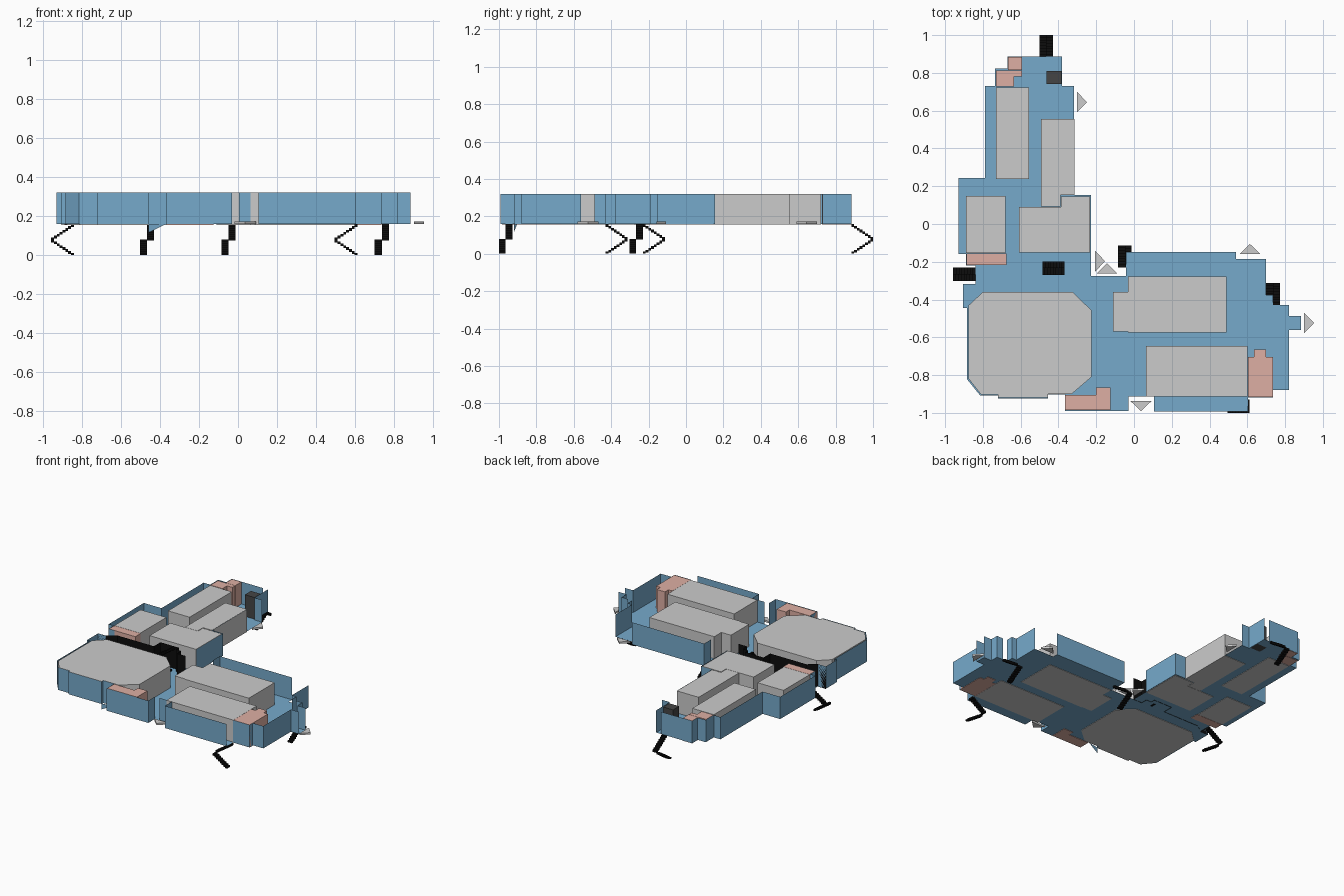
import bpy, bmesh
from mathutils import Vector

if "Cube" in bpy.data.objects:
    bpy.data.objects.remove(bpy.data.objects["Cube"])

FLOOR, TOP = 0.158, 0.32


def material(name, rgb):
    m = bpy.data.materials.new(name)
    m.diffuse_color = (*rgb, 1)
    m.use_nodes = True
    m.node_tree.nodes["Principled BSDF"].inputs["Base Color"].default_value = m.diffuse_color
    return m


BLUE = material("blue", (0.18, 0.40, 0.60))
PINK = material("pink", (0.73, 0.43, 0.37))
BLACK = material("black", (0.004, 0.004, 0.004))
DARK = material("dark_grey", (0.06, 0.06, 0.06))


def finish(name, bm, mat=None):
    me = bpy.data.meshes.new(name)
    bm.to_mesh(me)
    bm.free()
    ob = bpy.data.objects.new(name, me)
    bpy.context.collection.objects.link(ob)
    if mat:
        me.materials.append(mat)
    return ob


def prism(name, pts, z0, z1, mat=None):
    bm = bmesh.new()
    f = bm.faces.new([bm.verts.new((x, y, z0)) for x, y in pts])
    ext = bmesh.ops.extrude_face_region(bm, geom=[f], use_keep_orig=True)
    vs = [v for v in ext["geom"] if isinstance(v, bmesh.types.BMVert)]
    bmesh.ops.translate(bm, verts=vs, vec=(0, 0, z1 - z0))
    bmesh.ops.recalc_face_normals(bm, faces=bm.faces)
    return finish(name, bm, mat)


def rect(x0, x1, y0, y1):
    return [(x0, y0), (x1, y0), (x1, y1), (x0, y1)]


def sheet_wall(name, run, z0, z1, mat):
    bm = bmesh.new()
    lo = [bm.verts.new((x, y, z0)) for x, y in run]
    hi = [bm.verts.new((x, y, z1)) for x, y in run]
    for i in range(len(run) - 1):
        bm.faces.new((lo[i], hi[i], hi[i + 1], lo[i + 1]))
    return finish(name, bm, mat)


# Outer wall runs, clockwise; door gaps lie between consecutive runs
runs = [
    [(-.38, .886), (-.38, .73), (-.317, .73)],
    [(-.317, .557), (-.317, .154), (-.228, .154), (-.228, -.15)],
    [(-.228, -.276)],
    [(-.042, -.276)],
    [(-.042, -.23), (-.042, -.149), (.54, -.149)],
    [(.54, -.186)],
    [(.698, -.186), (.698, -.377), (.735, -.377), (.735, -.43)],
    [(.77, -.43), (.82, -.43), (.82, -.488), (.884, -.488)],
    [(.884, -.562), (.82, -.562), (.82, -.88), (.735, -.88),
     (.735, -.918), (.603, -.918)],
    [(.603, -.992), (.106, -.992), (.106, -.912), (.005, -.912)],
    [(-.03, -.912), (-.03, -.99), (-.365, -.99), (-.365, -.902),
     (-.455, -.902), (-.455, -.923), (-.72, -.923), (-.72, -.907),
     (-.815, -.907), (-.884, -.822), (-.884, -.445), (-.905, -.445),
     (-.905, -.318), (-.84, -.318)],
    [(-.84, -.22), (-.889, -.22), (-.889, -.16), (-.93, -.16), (-.93, .244),
     (-.788, .244), (-.788, .73), (-.735, .73), (-.735, .822), (-.67, .822),
     (-.67, .886), (-.42, .886)],
]
for run in runs:
    if len(run) > 1:
        sheet_wall("outer_wall", run, FLOOR, TOP, BLUE)

# Floor slab sheet
bm = bmesh.new()
bm.faces.new([bm.verts.new((x, y, FLOOR)) for r in reversed(runs) for x, y in reversed(r)])
finish("floor", bm, BLUE)

# Small wedge hanging under the front wall
bm = bmesh.new()
bm.faces.new([bm.verts.new(p) for p in
              ((-.458, -.92, FLOOR), (-.458, -.92, .115), (-.37, -.903, FLOOR))])
finish("wall_wedge", bm, BLUE)

# Grey rooms
for r in [(-.73, -.556, .41, .722), (-.73, -.556, .324, .41), (-.73, -.556, .237, .324),
          (-.492, -.316, .154, .557), (-.492, -.39, .092, .154),
          (-.889, -.68, -.154, .147),
          (-.11, -.033, -.50, -.36), (-.11, -.033, -.57, -.50),
          (-.033, .49, -.575, -.278),
          (.063, .337, -.914, -.645), (.337, .602, -.914, -.645)]:
    prism("room", rect(*r), FLOOR - .003, TOP - .001)
prism("corner_room", [(-.608, -.15), (-.233, -.15), (-.233, .146), (-.386, .146),
                      (-.386, .09), (-.608, .09)], FLOOR - .003, TOP - .001)
prism("hall", [(-.80, -.36), (-.325, -.36), (-.225, -.457), (-.225, -.81), (-.33, -.9),
               (-.455, -.9), (-.455, -.919), (-.72, -.919), (-.72, -.903), (-.81, -.903),
               (-.875, -.82), (-.875, -.43)], FLOOR - .003, TOP - .001)

# Pink service rooms
pink = [
    [(.603, -.915), (.735, -.915), (.735, -.705), (.70, -.705), (.70, -.665),
     (.635, -.665), (.635, -.705), (.603, -.705)],
    [(-.365, -.985), (-.125, -.985), (-.125, -.865), (-.2, -.865), (-.2, -.905),
     (-.365, -.905)],
    rect(-.887, -.783, -.218, -.156),
    rect(-.783, -.675, -.218, -.156),
    [(-.73, .727), (-.635, .727), (-.635, .78), (-.592, .78), (-.592, .812), (-.73, .812)],
    rect(-.668, -.592, .814, .884),
]
for p in pink:
    prism("service_room", p, FLOOR - .003, TOP - .001, PINK)

# Lift shaft
prism("lift_shaft", rect(-.463, -.385, .74, .81), FLOOR, TOP - .004, DARK)

# Black partition between the two wings
sheet_wall("partition", [(-.905, -.318), (-.84, -.318), (-.78, -.272), (-.488, -.272),
                         (-.488, -.196), (-.34, -.196), (-.34, -.228), (-.298, -.228),
                         (-.298, -.276), (-.228, -.276)], FLOOR - .002, TOP, BLACK)


# Switchback stairs: one flight out along d, one back in the lane beside it
def stairs(name, start, d, s, z_top, n=8, length=.117, lane=.036):
    bm = bmesh.new()
    d, s, start = Vector((*d, 0)), Vector((*s, 0)), Vector((*start, 0))
    rise, tread = .157 / (2 * n), length / n
    for i in range(2 * n):
        k, side = (i, 0) if i < n else (2 * n - 1 - i, 1)
        c = start + d * tread * (k + .5) + s * lane * (side + .5)
        c.z = z_top - i * rise - .007
        res = bmesh.ops.create_cube(bm, size=1)
        size = Vector([abs(d[j]) * tread + abs(s[j]) * lane for j in range(3)])
        size.z = .014
        bmesh.ops.scale(bm, verts=res["verts"], vec=size)
        bmesh.ops.translate(bm, verts=res["verts"], vec=c)
    low = min(v.co.z for v in bm.verts)
    if low < .05:
        for v in bm.verts:
            v.co.z = max(v.co.z, 0)
    finish(name, bm, BLACK)


stairs("west_stairs", (-.84, -.231), (-1, 0), (0, -1), FLOOR)
stairs("north_stairs", (-.429, .884), (0, 1), (-1, 0), FLOOR)
stairs("inner_stairs", (-.012, -.23), (0, 1), (-1, 0), FLOOR)
stairs("east_stairs", (.772, -.43), (0, 1), (-1, 0), FLOOR)
stairs("south_stairs", (.612, -.928), (-1, 0), (0, -1), FLOOR)
stairs("central_stairs", (-.368, -.198), (-1, 0), (0, -1), TOP - .003)

# Entrance arrows: base centre and pointing direction
for (x, y), (dx, dy) in [((-.302, .645), (1, 0)), ((-.206, -.197), (1, 0)),
                         ((-.143, -.262), (0, 1)), ((.614, -.159), (0, 1)),
                         ((.90, -.524), (1, 0)), ((.037, -.938), (0, -1))]:
    w, l = .055, .053
    prism("entrance_arrow", [(x - dy * w, y + dx * w), (x + dy * w, y - dx * w),
                             (x + dx * l, y + dy * l)], .16, .173)
